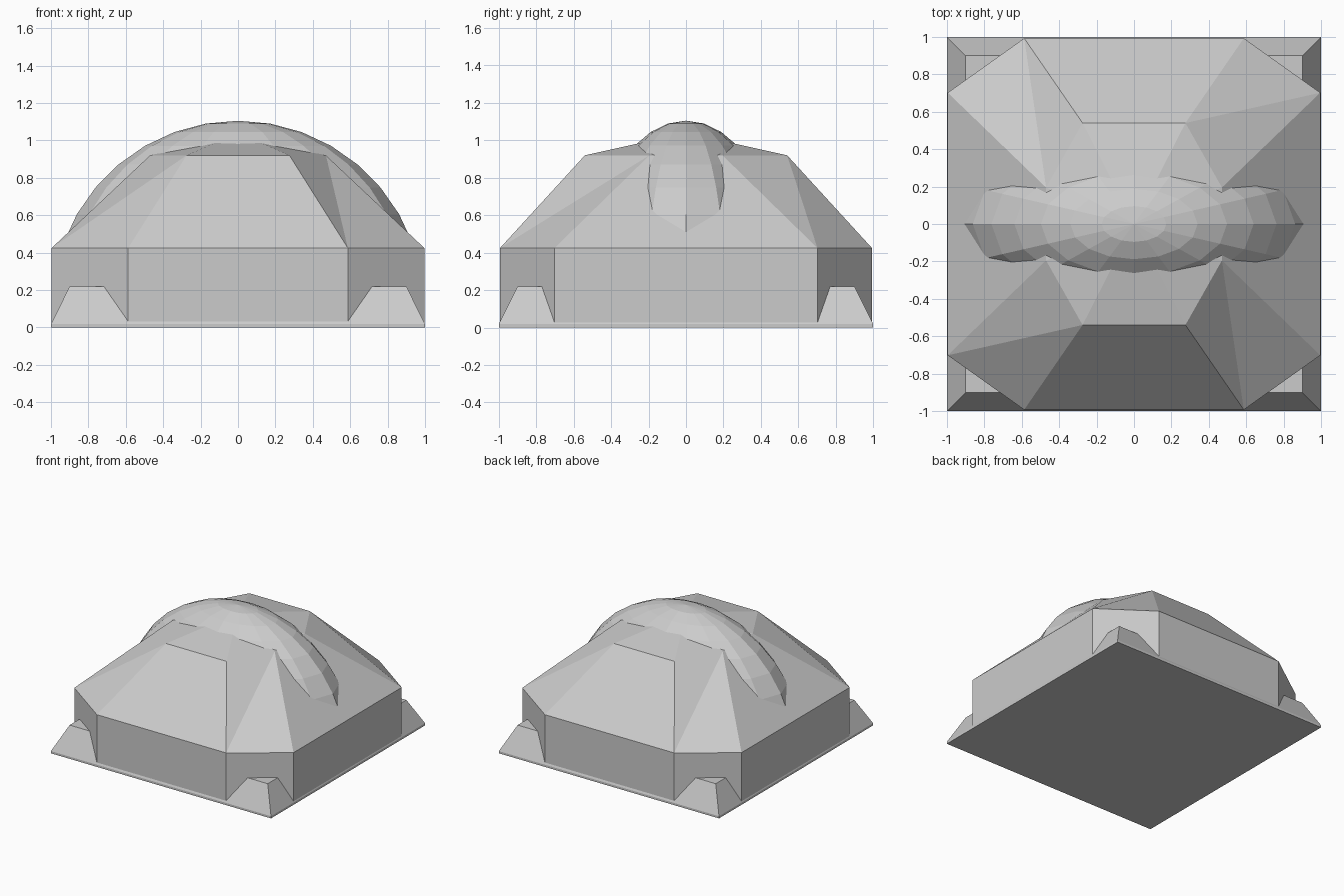
import bpy, bmesh
from mathutils import Matrix

if "Cube" in bpy.data.objects:
    bpy.data.objects.remove(bpy.data.objects["Cube"])


def octagon(cx, ex, cy, ey, z):
    """Counter-clockwise chamfered rectangle: front/back edge ends at (cx, ey), side edge ends at (ex, cy)."""
    return [(cx, -ey, z), (ex, -cy, z), (ex, cy, z), (cx, ey, z),
            (-cx, ey, z), (-ex, cy, z), (-ex, -cy, z), (-cx, -ey, z)]


def square(h, z):
    return [(h, -h, z), (h, h, z), (-h, h, z), (-h, -h, z)]


def finish(name, bm):
    bmesh.ops.recalc_face_normals(bm, faces=bm.faces)
    me = bpy.data.meshes.new(name)
    bm.to_mesh(me)
    bm.free()
    ob = bpy.data.objects.new(name, me)
    bpy.context.collection.objects.link(ob)
    return ob


def loft(name, rings, apex=None):
    """Skin a stack of rings; twisted panels are split along one diagonal."""
    bm = bmesh.new()
    vr = [[bm.verts.new(p) for p in r] for r in rings]
    n = len(rings[0])
    for a, b in zip(vr, vr[1:]):
        for i in range(n):
            j = (i + 1) % n
            bm.faces.new((a[i], a[j], b[j]))
            bm.faces.new((a[i], b[j], b[i]))
    bm.faces.new(vr[0][::-1])
    if apex:
        tip = bm.verts.new(apex)
        for i in range(n):
            bm.faces.new((vr[-1][i], vr[-1][(i + 1) % n], tip))
    else:
        bm.faces.new(vr[-1])
    # merge the flat triangle pairs back into quads
    bmesh.ops.dissolve_limit(bm, angle_limit=0.005, verts=bm.verts, edges=bm.edges)
    return finish(name, bm)


# Thin ground slab with a slightly bevelled rim
loft("base_slab", [square(1.0, 0), square(1.0, 0.018), square(0.994, 0.03)])

# Sloped plinth that shows as a buttress at each corner
loft("corner_buttresses", [square(0.994, 0.03), square(0.9, 0.22)])

# Eight-sided walls, steep roof and shallow pyramid cap
loft("walls_and_roof",
     [octagon(0.587, 0.996, 0.702, 0.993, 0.025),
      octagon(0.587, 0.996, 0.702, 0.993, 0.425),
      octagon(0.275, 0.47, 0.195, 0.54, 0.92)],
     apex=(0, 0, 1.04))

# Narrow faceted dome running across the roof
bm = bmesh.new()
bmesh.ops.create_uvsphere(bm, u_segments=16, v_segments=18, radius=1.0,
                          matrix=Matrix.Diagonal((0.995, 0.55, 1.0, 1.0)))
bmesh.ops.delete(bm, geom=[v for v in bm.verts if v.co.z < -0.01], context='VERTS')
bmesh.ops.translate(bm, vec=(0, 0, 0.105), verts=bm.verts)
finish("roof_dome", bm)
